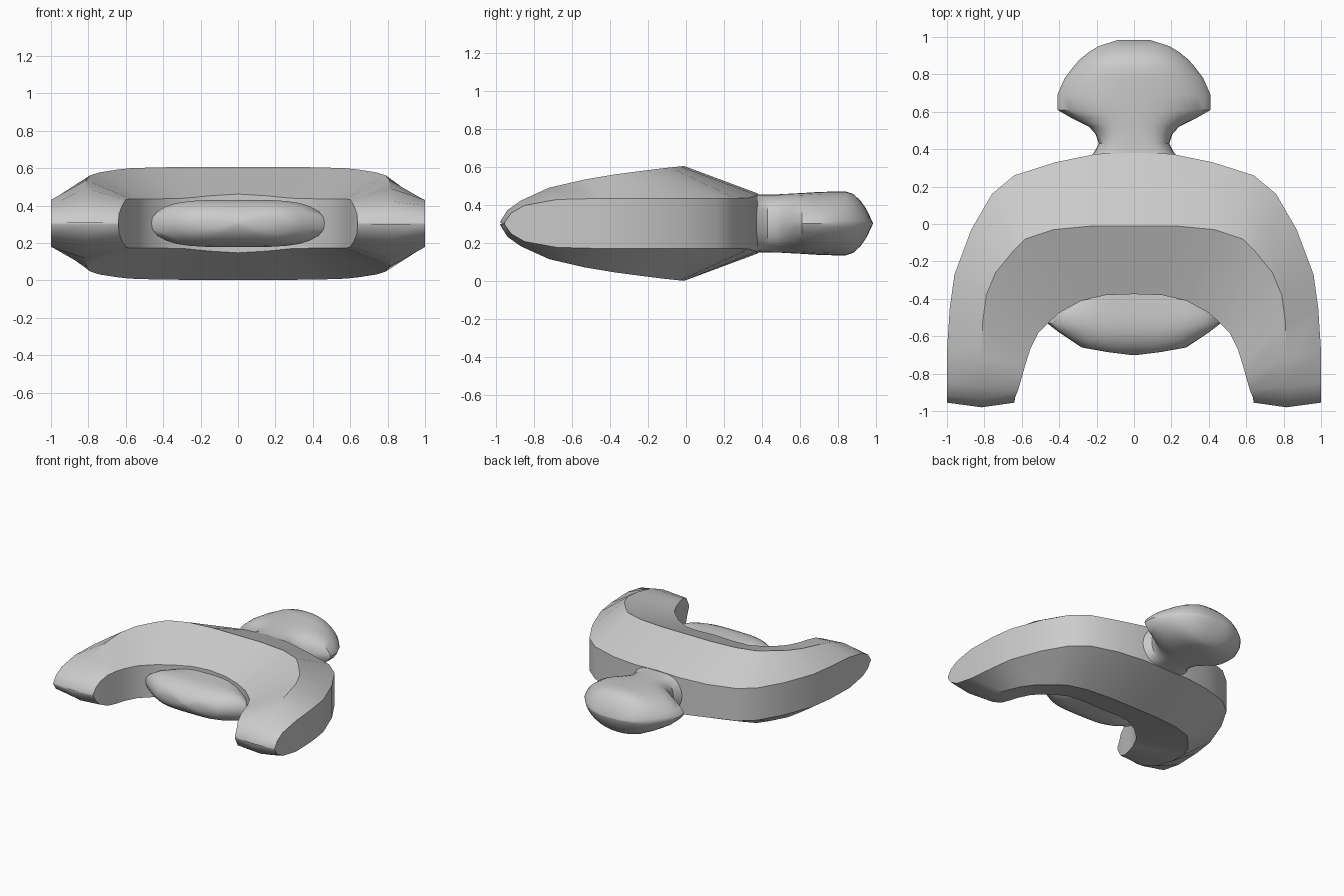
import bpy, bmesh, math

MID = 0.305


def loft(name, rings, angle=35):
    """Skin a list of equal-length point rings and cap both ends."""
    bm = bmesh.new()
    vs = [[bm.verts.new(p) for p in r] for r in rings]
    n = len(rings[0])
    for a, b in zip(vs, vs[1:]):
        for i in range(n):
            j = (i + 1) % n
            bm.faces.new((a[i], a[j], b[j], b[i]))
    bm.faces.new(vs[0][::-1])
    bm.faces.new(vs[-1])
    bmesh.ops.recalc_face_normals(bm, faces=bm.faces)
    me = bpy.data.meshes.new(name)
    bm.to_mesh(me)
    bm.free()
    ob = bpy.data.objects.new(name, me)
    bpy.context.collection.objects.link(ob)
    bpy.ops.object.select_all(action='DESELECT')
    ob.select_set(True)
    bpy.context.view_layer.objects.active = ob
    bpy.ops.object.shade_smooth_by_angle(angle=math.radians(angle))
    return ob


def lens_ring(y, w, h, p, q, n=16):
    """Cross-section in xz: height h * (1 - |u|^p)^q over half width w."""
    pts = []
    for i in range(2 * n):
        t = math.pi * i / n
        u = math.cos(t)
        z = h * max(0, 1 - abs(u) ** p) ** q
        pts.append((w * u, y, MID + (z if i <= n else -z)))
    return pts


# horseshoe body: outer xy, crest xy, inner xy, crest half height, edge half height
half = [
    (0, .38, 0, -.01, 0, -.375, .302, .157),
    (.20, .375, .22, -.01, .15, -.38, .302, .148),
    (.42, .33, .43, -.03, .28, -.41, .30, .135),
    (.64, .26, .58, -.08, .40, -.475, .295, .132),
    (.76, .16, .65, -.15, .46, -.53, .287, .132),
    (.87, -.03, .74, -.26, .51, -.58, .273, .132),
    (.96, -.27, .79, -.38, .555, -.67, .257, .132),
    (.985, -.45, .81, -.53, .58, -.75, .232, .132),
    (1, -.68, .815, -.72, .60, -.82, .188, .126),
    (1, -.85, .815, -.87, .62, -.89, .120, .095),
    (1, -.92, .815, -.94, .635, -.925, .070, .055),
    (1, -.955, .815, -.98, .64, -.955, .006, .005),
]


def body_ring(s, side):
    ox, oy, cx, cy, ix, iy, hc, he = s
    cols = [(ox, oy, he), (cx, cy, hc), (ix, iy, he)]
    top = [(side * x, y, MID + h) for x, y, h in cols]
    bottom = [(side * x, y, MID - h) for x, y, h in reversed(cols)]
    return top + bottom


loft("horseshoe_body",
     [body_ring(s, -1) for s in half[:0:-1]] + [body_ring(s, 1) for s in half])

# neck and domed knob at the back: y, half width, half height, section exponents
knob = [
    (.10, .20, .15, 4, .5), (.34, .25, .155, 4, .5), (.38, .215, .152, 4, .5),
    (.43, .188, .152, 3.5, .5), (.48, .205, .153, 3, .5), (.52, .24, .155, 2.6, .55),
    (.57, .34, .158, 2.4, .65), (.61, .41, .160, 2.4, .7), (.69, .41, .165, 2.4, .7),
    (.78, .37, .168, 2.4, .7), (.84, .325, .168, 2.4, .7), (.88, .29, .155, 2.4, .7),
    (.92, .24, .118, 2.4, .7), (.95, .19, .075, 2.4, .7), (.983, .09, .004, 2.4, .7),
]
loft("rear_knob", [lens_ring(*k) for k in knob])

# rounded tongue inside the front opening
tongue = [
    (-.36, .30, .125, 4, .5), (-.47, .44, .126, 4, .5), (-.53, .465, .126, 4, .5),
    (-.58, .40, .118, 4, .5), (-.62, .34, .103, 4, .5), (-.66, .28, .075, 4, .5),
    (-.685, .14, .045, 4, .5), (-.70, .02, .010, 4, .5),
]
loft("front_tongue", [lens_ring(*t) for t in tongue], 50)
